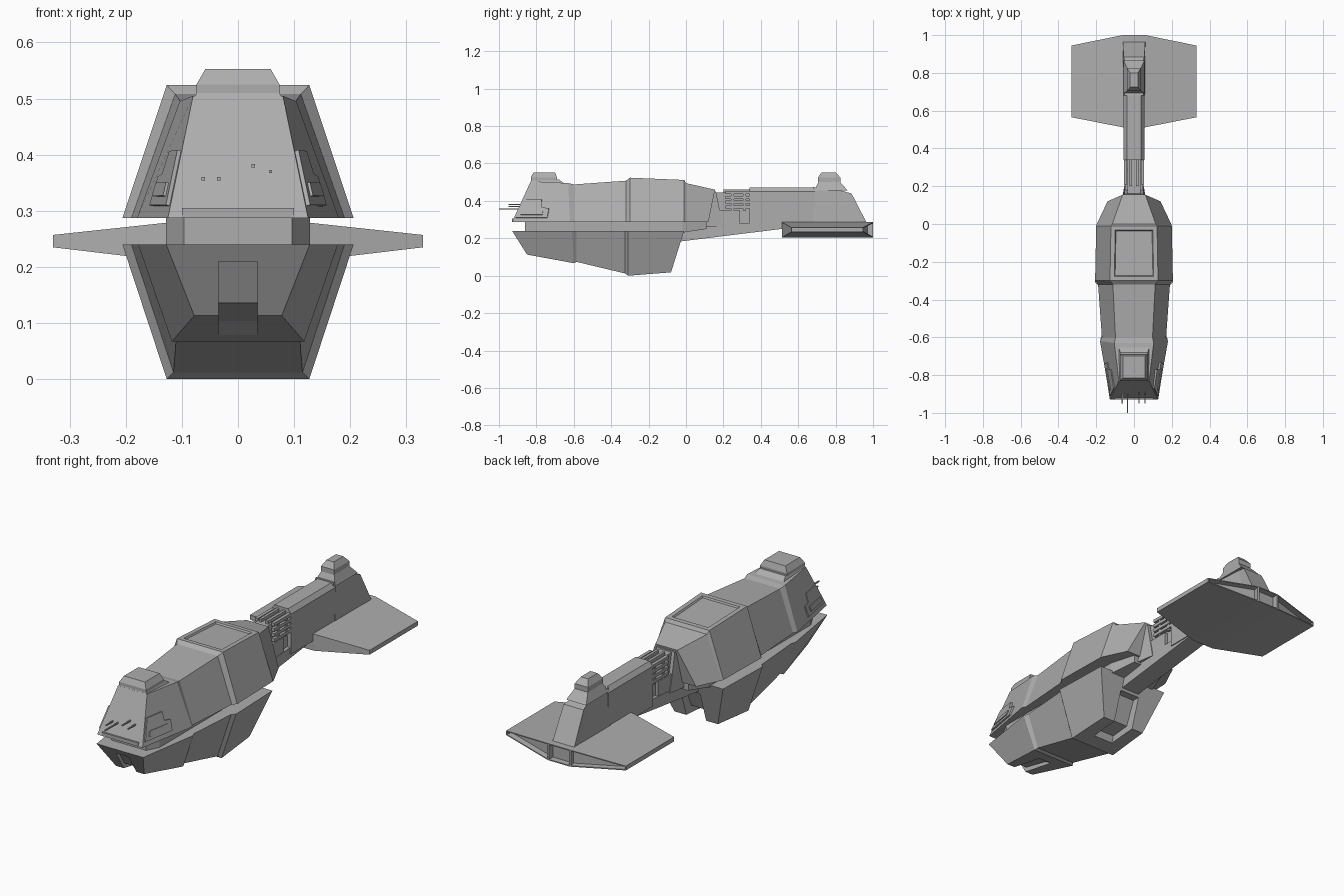
import bpy, bmesh
from mathutils import Vector

if "Cube" in bpy.data.objects:
    bpy.data.objects.remove(bpy.data.objects["Cube"])

grey = bpy.data.materials.new("hull_grey")
grey.use_nodes = True
COLOUR = (0.42, 0.42, 0.42, 1)
grey.diffuse_color = COLOUR
grey.node_tree.nodes["Principled BSDF"].inputs["Base Color"].default_value = COLOUR


def finish(name, bm):
    bmesh.ops.recalc_face_normals(bm, faces=bm.faces[:])
    mesh = bpy.data.meshes.new(name)
    bm.to_mesh(mesh)
    bm.free()
    mesh.materials.append(grey)
    ob = bpy.data.objects.new(name, mesh)
    bpy.context.scene.collection.objects.link(ob)
    return ob


def loft_bm(rings):
    bm = bmesh.new()
    loops = [[bm.verts.new(p) for p in ring] for ring in rings]
    for a, b in zip(loops, loops[1:]):
        for i in range(len(a)):
            j = (i + 1) % len(a)
            bm.faces.new((a[i], a[j], b[j], b[i]))
    bm.faces.new(loops[0])
    bm.faces.new(loops[-1])
    bmesh.ops.recalc_face_normals(bm, faces=bm.faces[:])
    bm.normal_update()
    return bm


def trapezoids(rows):
    """Each row: bottom y, z, half width, then top y, z, half width."""
    return [[(-wb, yb, zb), (wb, yb, zb), (wt, yt, zt), (-wt, yt, zt)]
            for yb, zb, wb, yt, zt, wt in rows]


def hull(name, rows):
    return finish(name, loft_bm(trapezoids(rows)))


def extrude_profile(name, profile, half):
    return finish(name, loft_bm([[(x, y, z) for y, z in profile] for x in (-half, half)]))


def box(name, x0, x1, y0, y1, z0, z1):
    return finish(name, loft_bm([[(x, y0, z0), (x, y1, z0), (x, y1, z1), (x, y0, z1)]
                                 for x in (x0, x1)]))


def frustum(name, levels):
    """Each level: z, front y, back y, half width."""
    return finish(name, loft_bm([[(-w, a, z), (w, a, z), (w, b, z), (-w, b, z)]
                                 for z, a, b, w in levels]))


def cut(target, cutter):
    cutter.hide_render = True
    cutter.hide_viewport = True
    mod = target.modifiers.new("recess", 'BOOLEAN')
    mod.operation = 'DIFFERENCE'
    mod.solver = 'EXACT'
    mod.object = cutter


# Upper hull with a sunken roof hatch
bm = loft_bm(trapezoids([
    (-.93, .287, .125, -.83, .505, .08), (-.62, .287, .18, -.63, .495, .104),
    (-.60, .287, .17, -.60, .488, .098), (-.32, .287, .19, -.32, .508, .112),
    (-.30, .287, .206, -.30, .524, .127), (-.01, .287, .2, -.01, .512, .122),
    (0, .287, .197, 0, .495, .115), (.12, .287, .14, .155, .46, .06)]))
roof = [f for f in bm.faces if f.normal.z > .9 and -.2 < f.calc_center_median().y < -.1]
bmesh.ops.inset_region(bm, faces=roof, thickness=.032)
bmesh.ops.inset_region(bm, faces=roof, thickness=.006, depth=-.008)
finish("upper_hull", bm)

# Lower hull with front and rear channels
lower = hull("lower_hull", [
    (-.85, .113, .078, -.93, .24, .128), (-.60, .067, .118, -.61, .24, .178),
    (-.585, .074, .11, -.585, .24, .17), (-.325, .012, .115, -.325, .24, .19),
    (-.31, 0, .127, -.31, .24, .206), (-.08, .018, .12, -.01, .24, .197)])
cut(lower, extrude_profile("front_channel_cutter", [
    (-.96, .21), (-.89, .21), (-.845, .136), (-.70, .103), (-.66, .077),
    (-.64, -.02), (-.96, -.02)], .035))
cut(lower, extrude_profile("rear_channel_cutter", [
    (-.24, -.02), (-.22, .04), (-.12, .05), (-.07, .17), (.02, .17), (.02, -.02)], .055))

# Recessed belt between the hulls
hull("belt", [(-.86, .23, .096, -.86, .3, .096), (-.80, .23, .128, -.80, .3, .128),
              (-.02, .23, .128, -.02, .3, .128), (.11, .25, .09, .11, .3, .09)])

# Nose turret
frustum("nose_turret_base", [(.485, -.838, -.64, .085), (.515, -.825, -.68, .072)])
frustum("nose_turret_cap", [(.51, -.83, -.69, .074), (.525, -.83, -.69, .074),
                            (.553, -.815, -.70, .058)])

# Raised cheek panels on both sides of the nose
corners = [Vector(p) for p in ((.125, -.93, .287), (.18, -.62, .287),
                               (.104, -.63, .495), (.08, -.83, .505))]


def cheek_point(u, v, lift):
    a, b, c, d = corners
    n = (b - a).cross(d - a).normalized()
    return a.lerp(b, u).lerp(d.lerp(c, u), v) + n * lift


def cheek_plate(name, outline, height):
    for side, s in (("left", 1), ("right", -1)):
        rings = [[(p.x * s, p.y, p.z) for p in (cheek_point(u, v, h) for u, v in outline)]
                 for h in (-.004, height)]
        finish(side + name, loft_bm(rings))


cheek_plate("_cheek_panel", [(.03, .1), (.6, .1), (.6, .34), (.46, .36), (.42, .55), (.03, .55)], .007)
cheek_plate("_cheek_window", [(.1, .17), (.5, .17), (.5, .28), (.1, .28)], .012)
box("nose_lip", -.1, .1, -.93, -.88, .287, .305)

# Nose guns
for i, (x, z, y) in enumerate([(-.034, .357, -1), (-.062, .357, -.95),
                               (.027, .38, -.95), (.058, .37, -.95)]):
    box(f"nose_gun_{i}", x - .003, x + .003, y, -.85, z - .003, z + .003)

# Keel, neck and shoulder blocks joining the hull to the tail
extrude_profile("keel", [(-.04, .182), (.51, .25), (.51, .29), (.29, .28), (-.04, .245)], .05)
box("neck_core", -.034, .034, .08, .36, .26, .445)
hull("neck_shoulder", [(.10, .26, .068, .12, .45, .058), (.20, .26, .052, .16, .45, .05)])
box("neck_side_block", -.048, .048, .11, .29, .26, .35)

# Pipes around the neck
for s in (-1, 1):
    for i in range(4):
        z = .367 + i * .026
        box("neck_pipe", s * .045 - .008, s * .045 + .008, .21, .345, z - .008, z + .008)
    for y in (.24, .305):
        box("neck_bracket", s * .043 - .006, s * .043 + .006, y, y + .016, .35, .452)
    box("neck_top_pipe", s * .018 - .007, s * .018 + .007, .2, .345, .44, .46)

# Tail boom with a chamfered top
section = [(-.055, .25), (.055, .25), (.055, .45), (.038, .472), (-.038, .472), (-.055, .45)]
finish("tail_boom", loft_bm([[(x, y, z) for x, z in section] for y in (.34, .69)]))

# Tail fin and its turret
hull("tail_fin", [(.68, .265, .06, .68, .474, .05), (.90, .265, .06, .83, .455, .042),
                  (.97, .275, .06, .885, .44, .055)])
frustum("tail_turret_base", [(.455, .685, .865, .055), (.505, .71, .82, .034)])
frustum("tail_turret_cap", [(.50, .705, .825, .036), (.525, .705, .825, .036),
                            (.553, .725, .80, .02)])

# Tail wing with recessed exhausts along the rear edge
wing = [(.33, .565, .945, .235, .257), (.06, .512, 1, .203, .286)]
half_span = [(x, a, b, z0, z1) for x, a, b, z0, z1 in wing]
stations = [(-x, *rest) for x, *rest in half_span] + half_span[::-1]
bm = loft_bm([[(x, a, z0), (x, b, z0), (x, b, z1), (x, a, z1)] for x, a, b, z0, z1 in stations])
rear = [f for f in bm.faces if f.normal.y > .7]
bmesh.ops.inset_individual(bm, faces=rear, thickness=.007)
bmesh.ops.inset_individual(bm, faces=rear, thickness=.001, depth=-.03)
finish("tail_wing", bm)
